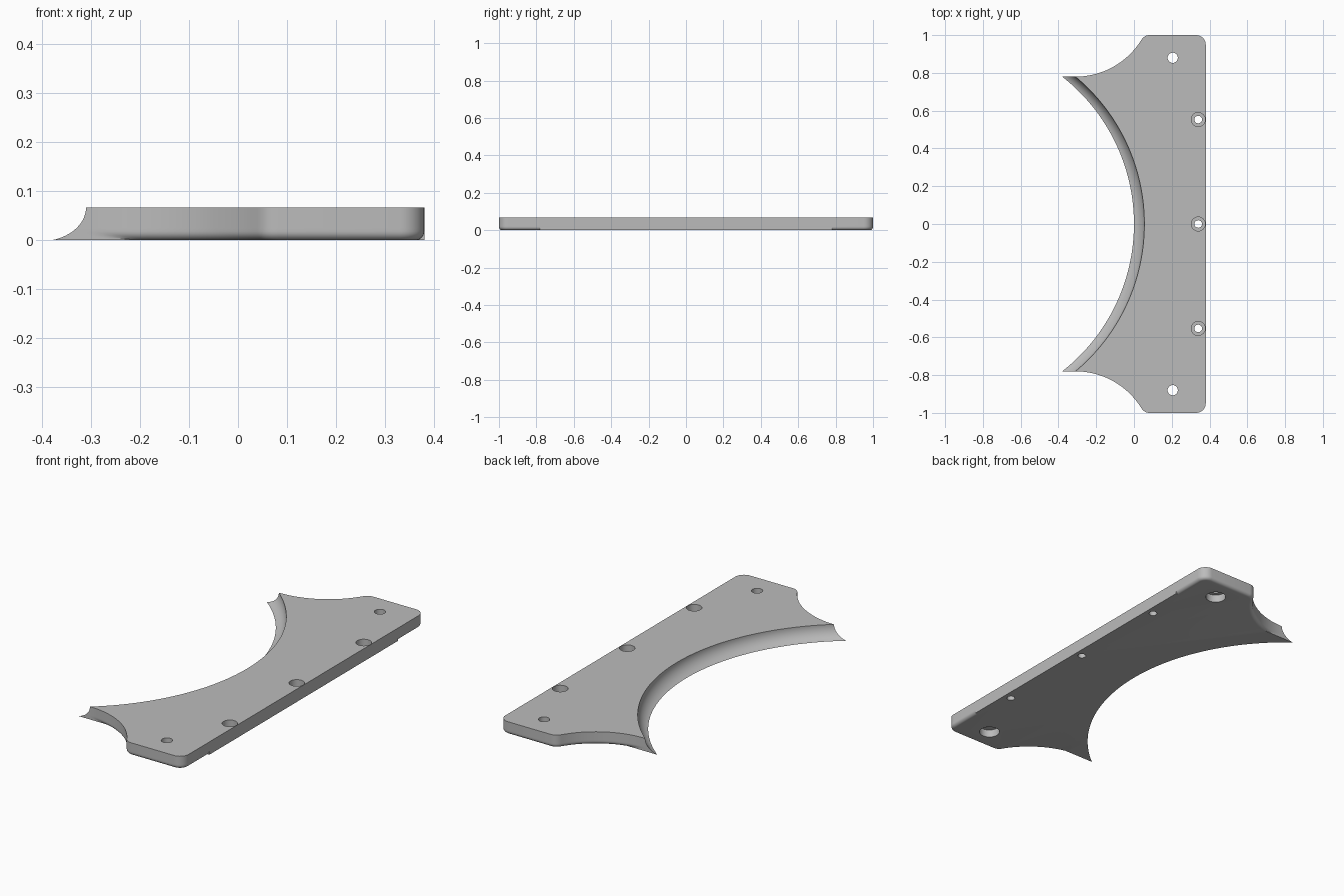
import bpy
import bmesh
from math import sin, cos, acos, asin, sqrt, pi, radians

cube = bpy.data.objects.get("Cube")
if cube:
    bpy.data.objects.remove(cube, do_unlink=True)

H = 0.067          # plate thickness
XR = 0.38          # straight long edge
TIP_Y = 0.78       # height of the horn tips
FILLET = 0.018     # bottom rounding on the two ends
COVE = 0.069       # radius of the hollow edge
CORNER = 0.05      # outline corner radius

grey = bpy.data.materials.new("plain grey")
grey.use_nodes = True
colour = (0.5, 0.5, 0.5, 1)
grey.diffuse_color = colour
grey.node_tree.nodes["Principled BSDF"].inputs["Base Color"].default_value = colour


def end_outline():
    """Points and outward normals from the horn to the long edge, +y end."""
    pts = []
    sx, r = -0.31, 0.41
    # scalloped side, ending tangent to the rounded corner
    top = acos((TIP_Y + r - 1 + CORNER) / (r + CORNER))
    for i in range(25):
        a = top * i / 24
        pts.append((sx + r * sin(a), TIP_Y + r - r * cos(a), -sin(a), cos(a)))
    # rounded corner beside the scallop, then the outer corner
    kx = sx + (r + CORNER) * sin(top)
    for cx, a0, a1 in ((kx, -top, 0), (XR - CORNER, 0, pi / 2)):
        for i in range(9):
            a = a0 + (a1 - a0) * i / 8
            pts.append((cx + CORNER * sin(a), 1 - CORNER + CORNER * cos(a), sin(a), cos(a)))
    # the rounding stops with a step here
    pts.append((XR, TIP_Y, 1, 0))
    pts.append((XR, TIP_Y, 0, 0))
    return pts


def ring(z):
    """Complete outline of the plate at one height."""
    d = FILLET - sqrt(FILLET**2 - (FILLET - z)**2) if z < FILLET else 0
    half = []
    for x, y, nx, ny in end_outline():
        t = d
        if ny > 1e-6:
            t = min(t, max(0, y - TIP_Y) / ny)
        half.append((x - nx * t, y - ny * t, z))
    # hollow arc between the horns
    low = sqrt(COVE**2 - H**2)
    w = (sqrt(COVE**2 - (H - z)**2) - low) / (COVE - low)
    apex, tip = 0.055 * w, -0.38 + 0.07 * w
    sag = apex - tip
    rad = (TIP_Y**2 + sag**2) / (2 * sag)
    span = asin(TIP_Y / rad)
    arc = []
    for i in range(65):
        a = span * (i / 32 - 1)
        arc.append((apex - rad + rad * cos(a), rad * sin(a), z))
    return arc + half + [(x, -y, z) for x, y, z in reversed(half)]


# Plate lofted from stacked outlines
levels = [FILLET * (1 - cos(i * pi / 12)) for i in range(7)]
levels += [FILLET + (H - FILLET) * i / 8 for i in range(1, 9)]
bm = bmesh.new()
rings = [[bm.verts.new(p) for p in ring(z)] for z in levels]
n = len(rings[0])
for a, b in zip(rings, rings[1:]):
    for i in range(n):
        j = (i + 1) % n
        bm.faces.new((a[i], a[j], b[j], b[i]))
bm.faces.new(rings[0])
bm.faces.new(rings[-1])
bmesh.ops.remove_doubles(bm, verts=bm.verts, dist=1e-5)
bmesh.ops.recalc_face_normals(bm, faces=bm.faces)
mesh = bpy.data.meshes.new("plate")
bm.to_mesh(mesh)
bm.free()
mesh.materials.append(grey)
plate = bpy.data.objects.new("plate", mesh)
bpy.context.collection.objects.link(plate)


def drill(x, y, radius, z0, z1):
    """Cut a round hole between two heights."""
    bpy.ops.mesh.primitive_cylinder_add(vertices=32, radius=radius, depth=z1 - z0,
                                        location=(x, y, (z0 + z1) / 2))
    cutter = bpy.context.object
    cutter.name = "hole_cutter"
    cutter.hide_render = True
    cutter.data.materials.append(grey)
    mod = plate.modifiers.new("hole", 'BOOLEAN')
    mod.operation = 'DIFFERENCE'
    mod.solver = 'EXACT'
    mod.object = cutter
    bpy.ops.object.select_all(action='DESELECT')
    bpy.context.view_layer.objects.active = plate
    plate.select_set(True)
    bpy.ops.object.modifier_apply(modifier=mod.name)
    bpy.data.objects.remove(cutter, do_unlink=True)


# Screw holes along the long edge, recessed from above
for y in (-0.553, 0, 0.553):
    drill(0.34, y, 0.02, -0.1, 0.2)
    drill(0.34, y, 0.037, 0.027, 0.2)
# End holes, recessed from below
for y in (-0.88, 0.88):
    drill(0.205, y, 0.027, -0.1, 0.2)
    drill(0.205, y, 0.05, -0.1, 0.04)

bpy.ops.object.shade_smooth_by_angle(angle=radians(30))
